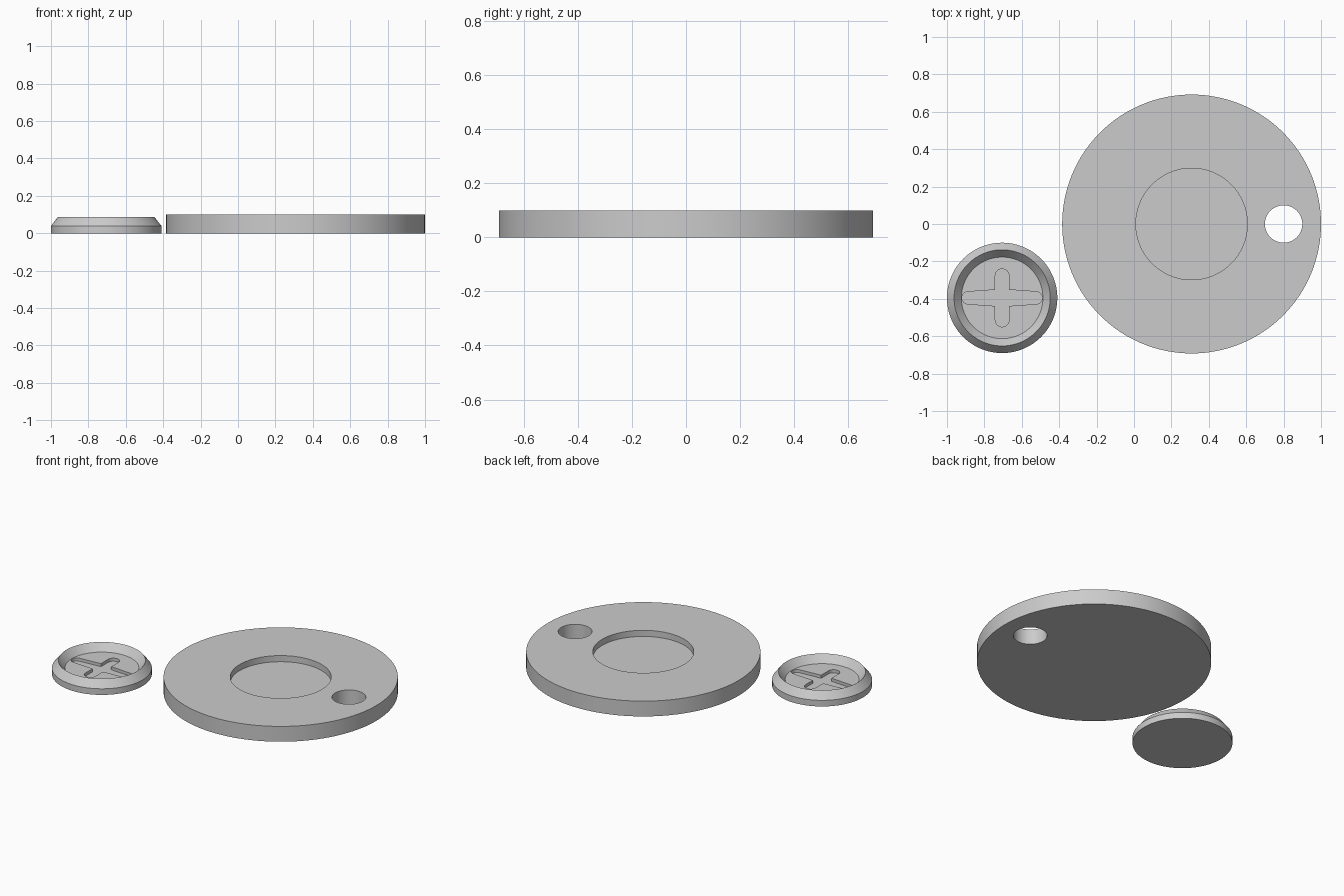
import bpy, bmesh, math

if "Cube" in bpy.data.objects:
    bpy.data.objects.remove(bpy.data.objects["Cube"])

grey = bpy.data.materials.new("plain grey")
grey.diffuse_color = (0.6, 0.6, 0.6, 1)
grey.use_nodes = True
grey.node_tree.nodes["Principled BSDF"].inputs["Base Color"].default_value = grey.diffuse_color


def finish(bm, name, loc):
    bmesh.ops.recalc_face_normals(bm, faces=bm.faces)
    me = bpy.data.meshes.new(name)
    bm.to_mesh(me)
    bm.free()
    me.materials.append(grey)
    ob = bpy.data.objects.new(name, me)
    ob.location = loc
    bpy.context.collection.objects.link(ob)
    return ob


def lathe(name, profile, loc, n=128):
    """Closed solid of revolution; first and last rings are capped."""
    bm = bmesh.new()
    rings = [[bm.verts.new((r * math.cos(2 * math.pi * i / n),
                            r * math.sin(2 * math.pi * i / n), z))
              for i in range(n)] for r, z in profile]
    for a, b in zip(rings, rings[1:]):
        for i in range(n):
            j = (i + 1) % n
            bm.faces.new((a[i], a[j], b[j], b[i]))
    bm.faces.new(rings[0])
    bm.faces.new(rings[-1])
    return finish(bm, name, loc)


def slot(name, half, w_mid, w_end, z0, z1, loc, turn=0):
    """Prism of a bar tapering from the middle to its rounded ends."""
    right = [(0, -w_mid)]
    for k in range(13):
        t = math.pi * (k / 12 - 0.5)
        right.append((half - w_end + w_end * math.cos(t), w_end * math.sin(t)))
    outline = right + [(-x, -y) for x, y in right]
    bm = bmesh.new()
    face = bm.faces.new([bm.verts.new((x, y, z0)) for x, y in outline])
    top = bmesh.ops.extrude_face_region(bm, geom=[face])["geom"]
    bmesh.ops.translate(bm, vec=(0, 0, z1 - z0),
                        verts=[v for v in top if isinstance(v, bmesh.types.BMVert)])
    ob = finish(bm, name, loc)
    ob.rotation_euler.z = turn
    return ob


def cut(ob, cutters):
    bpy.context.view_layer.objects.active = ob
    for c in cutters:
        m = ob.modifiers.new("cut", 'BOOLEAN')
        m.operation, m.solver, m.object = 'DIFFERENCE', 'EXACT', c
        bpy.ops.object.modifier_apply(modifier=m.name)
        bpy.data.objects.remove(c)


# large disc with a round pocket and a through hole
disc = lathe("large_disc", [(0.692, 0), (0.692, 0.1), (0.298, 0.1), (0.298, 0.06)],
             (0.308, 0, 0))
cut(disc, [lathe("hole_cutter", [(0.1, -0.1), (0.1, 0.2)], (0.8, 0, 0), 64)])

# small button with a sharp raised rim and a cross-shaped slot
spot = (-0.705, -0.395, 0)
button = lathe("small_button", [(0.295, 0), (0.295, 0.04), (0.257, 0.088), (0.218, 0.04)],
               spot)
cut(button, [slot("wide_slot_cutter", 0.215, 0.046, 0.033, 0.02, 0.06, spot),
             slot("short_slot_cutter", 0.155, 0.037, 0.037, 0.02, 0.06, spot, math.pi / 2)])

# smooth walls, sharp edges
for ob in (disc, button):
    bpy.ops.object.select_all(action='DESELECT')
    ob.select_set(True)
    bpy.context.view_layer.objects.active = ob
    bpy.ops.object.shade_smooth_by_angle(angle=math.radians(25))
